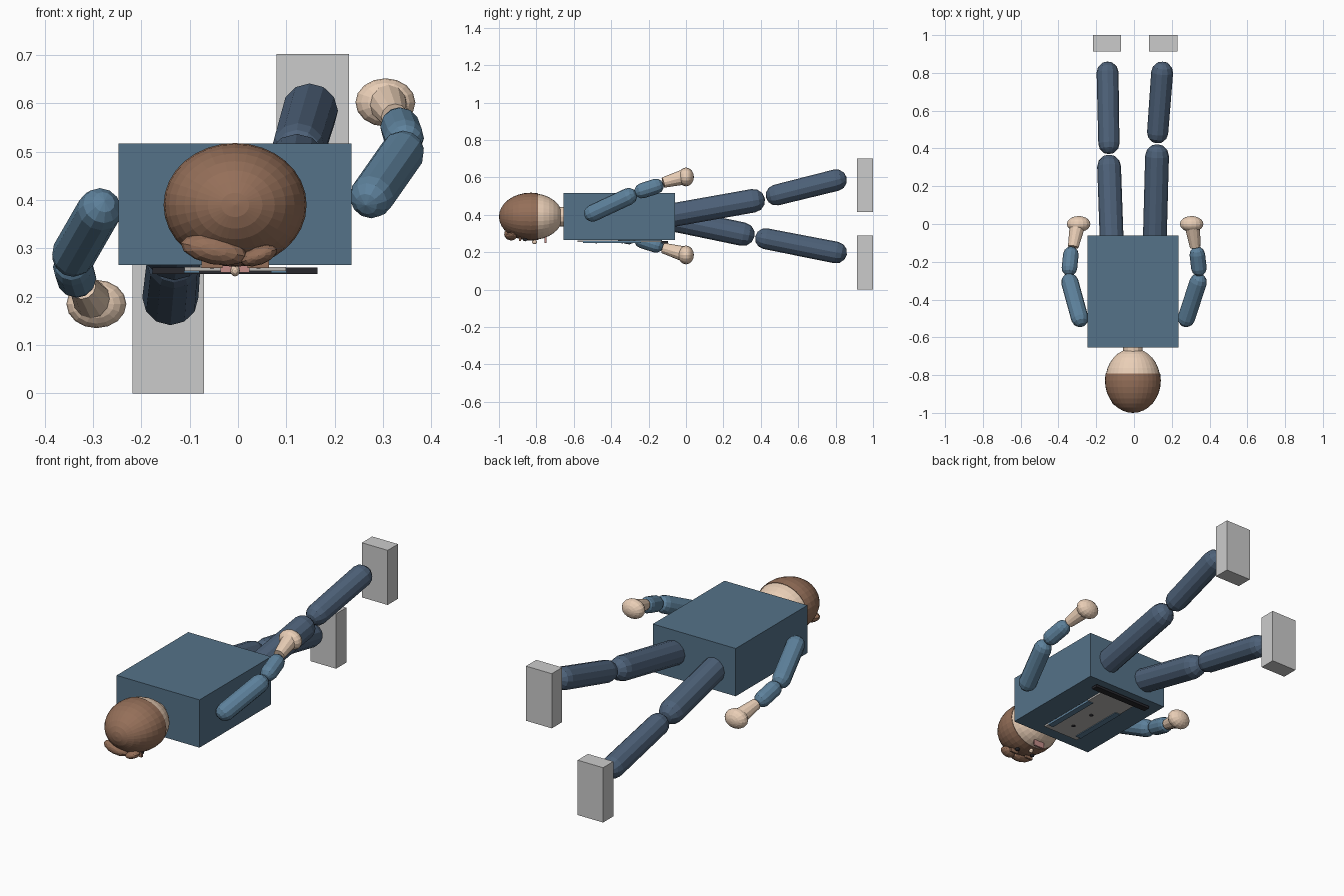
import bpy, bmesh, math
from mathutils import Vector, Matrix

if "Cube" in bpy.data.objects:
    bpy.data.objects.remove(bpy.data.objects["Cube"])


def material(name, r, g, b):
    m = bpy.data.materials.new(name)
    m.diffuse_color = (r, g, b, 1)
    m.use_nodes = True
    m.node_tree.nodes["Principled BSDF"].inputs["Base Color"].default_value = m.diffuse_color
    return m


BLUE = material("jacket_blue", 0.09, 0.17, 0.25)
LIMB = material("sleeve_blue", 0.11, 0.22, 0.33)
NAVY = material("trouser_navy", 0.075, 0.12, 0.19)
SKIN = material("skin", 0.82, 0.62, 0.47)
HAIR = material("hair_brown", 0.30, 0.16, 0.10)
DARK = material("dark", 0.02, 0.02, 0.025)
SHIRT = material("shirt", 0.5, 0.48, 0.46)
LIPS = material("lips", 0.55, 0.27, 0.25)


def finish(name, bm, mat=None):
    bmesh.ops.recalc_face_normals(bm, faces=bm.faces)
    me = bpy.data.meshes.new(name)
    bm.to_mesh(me)
    bm.free()
    ob = bpy.data.objects.new(name, me)
    bpy.context.collection.objects.link(ob)
    if mat:
        me.materials.append(mat)
    return ob


def box(name, lo, hi, mat=None):
    lo, hi = Vector(lo), Vector(hi)
    bm = bmesh.new()
    bmesh.ops.create_cube(bm, size=1, matrix=Matrix.Translation((lo + hi) / 2)
                          @ Matrix.Diagonal((*(hi - lo), 1)))
    return finish(name, bm, mat)


def ball(name, c, r, mat, seg=16, rings=8, roll=0, half=False):
    # ellipsoid with its poles along y; half keeps the -y side
    bm = bmesh.new()
    bmesh.ops.create_uvsphere(bm, u_segments=seg, v_segments=rings, radius=1,
                              matrix=Matrix.Rotation(math.pi / 2, 4, 'X'))
    if half:
        bmesh.ops.bisect_plane(bm, geom=bm.verts[:] + bm.edges[:] + bm.faces[:],
                               plane_co=(0, 0.22, 0), plane_no=(0, 1, 0), clear_outer=True)
        bmesh.ops.holes_fill(bm, edges=[e for e in bm.edges if e.is_boundary], sides=0)
    bm.transform(Matrix.Translation(c) @ Matrix.Rotation(roll, 4, 'Y') @ Matrix.Diagonal((*r, 1)))
    return finish(name, bm, mat)


def rod(name, a, b, r1, r2, mat, rounded=True, sides=12):
    # capsule between two end centres, or a plain tapered cylinder
    a, b = Vector(a), Vector(b)
    length = (b - a).length
    if rounded:
        angles = [math.radians(d) for d in (0, 30, 60, 90)]
        prof = [(r1 * math.sin(t), -r1 * math.cos(t)) for t in angles]
        prof += [(r2 * math.sin(t), length + r2 * math.cos(t)) for t in reversed(angles)]
    else:
        prof = [(0, 0), (r1, 0), (r2, length), (0, length)]
    bm = bmesh.new()
    vs = [bm.verts.new((x, 0, z)) for x, z in prof]
    es = [bm.edges.new(p) for p in zip(vs, vs[1:])]
    bmesh.ops.spin(bm, geom=vs + es, axis=(0, 0, 1), cent=(0, 0, 0),
                   steps=sides, angle=2 * math.pi)
    bmesh.ops.remove_doubles(bm, verts=bm.verts, dist=1e-5)
    bm.transform(Matrix.Translation(a) @ (b - a).to_track_quat('Z', 'Y').to_matrix().to_4x4())
    return finish(name, bm, mat)


# torso, neck and head
CX = -0.006
box("torso", (-0.247, -0.655, 0.266), (0.235, -0.06, 0.517), BLUE)
rod("neck", (CX, -0.72, 0.39), (CX, -0.63, 0.39), 0.052, 0.052, SKIN, False)
ball("head", (CX, -0.826, 0.39), (0.145, 0.167, 0.125), SKIN, 32, 16)
ball("hair_cap", (CX, -0.829, 0.39), (0.148, 0.171, 0.128), HAIR, 32, 16, half=True)
ball("fringe_left", (-0.05, -0.94, 0.297), (0.07, 0.032, 0.03), HAIR, 12, 8, roll=0.2)
ball("fringe_right", (0.043, -0.935, 0.285), (0.04, 0.03, 0.019), HAIR, 12, 8, roll=-0.35)

# face, looking down
for side, s in (("left", -1), ("right", 1)):
    x = CX + s * 0.048
    box("eyebrow_" + side, (x - 0.022, -0.892, 0.259), (x + 0.022, -0.882, 0.28), HAIR)
    ball("eye_" + side, (x, -0.86, 0.268), (0.012, 0.012, 0.01), DARK, 12, 6)
ball("nose", (CX, -0.81, 0.254), (0.01, 0.014, 0.012), SKIN, 12, 6)
box("mouth", (CX - 0.03, -0.757, 0.25), (CX + 0.03, -0.747, 0.282), LIPS)

# clothing details on the chest
box("shirt_front", (CX - 0.105, -0.58, 0.253), (CX + 0.105, -0.13, 0.262), SHIRT)
box("belt", (CX - 0.171, -0.13, 0.247), (CX + 0.171, -0.095, 0.26), DARK)
for side, s in (("left", -1), ("right", 1)):
    x = CX + s * 0.09
    box("lapel_" + side, (x - 0.016, -0.55, 0.249), (x + 0.016, -0.24, 0.26), LIMB)
for i, y in enumerate((-0.48, -0.34)):
    ball("button_%d" % (i + 1), (CX, y, 0.253), (0.01, 0.01, 0.006), DARK, 12, 6)

# legs: hip, knee end, shin start, ankle, foot corners
LEGS = {
    "right": ((0.11, -0.09, 0.395), (0.122, 0.36, 0.475), (0.125, 0.482, 0.505),
              (0.149, 0.803, 0.585), (0.08, 0.914, 0.415), (0.23, 1.0, 0.702)),
    "left": ((-0.118, -0.09, 0.378), (-0.132, 0.305, 0.296), (-0.133, 0.425, 0.272),
             (-0.14, 0.803, 0.198), (-0.218, 0.914, 0.0), (-0.07, 1.0, 0.288)),
}
for side, (hip, knee, shin, ankle, lo, hi) in LEGS.items():
    rod("thigh_" + side, hip, knee, 0.063, 0.063, NAVY)
    rod("shin_" + side, shin, ankle, 0.056, 0.058, NAVY)
    box("foot_" + side, lo, hi)

# arms: shoulder, elbow, forearm start and end, wrist start and end, hand
ARMS = {
    "right": ((0.277, -0.5, 0.408), (0.34, -0.307, 0.498), (0.344, -0.235, 0.528),
              (0.335, -0.16, 0.552), (0.324, -0.122, 0.572), (0.309, -0.01, 0.602),
              (0.305, 0, 0.602)),
    "left": ((-0.287, -0.5, 0.379), (-0.34, -0.307, 0.287), (-0.342, -0.235, 0.262),
             (-0.334, -0.16, 0.238), (-0.322, -0.122, 0.222), (-0.3, -0.01, 0.19),
             (-0.293, 0, 0.185)),
}
for side, (sh, el, f1, f2, w1, w2, hand) in ARMS.items():
    rod("upper_arm_" + side, sh, el, 0.046, 0.046, LIMB)
    rod("forearm_" + side, f1, f2, 0.041, 0.041, LIMB)
    rod("wrist_" + side, w1, w2, 0.028, 0.041, SKIN, False)
    ball("hand_" + side, hand, (0.062, 0.042, 0.05), SKIN, 16, 10)
